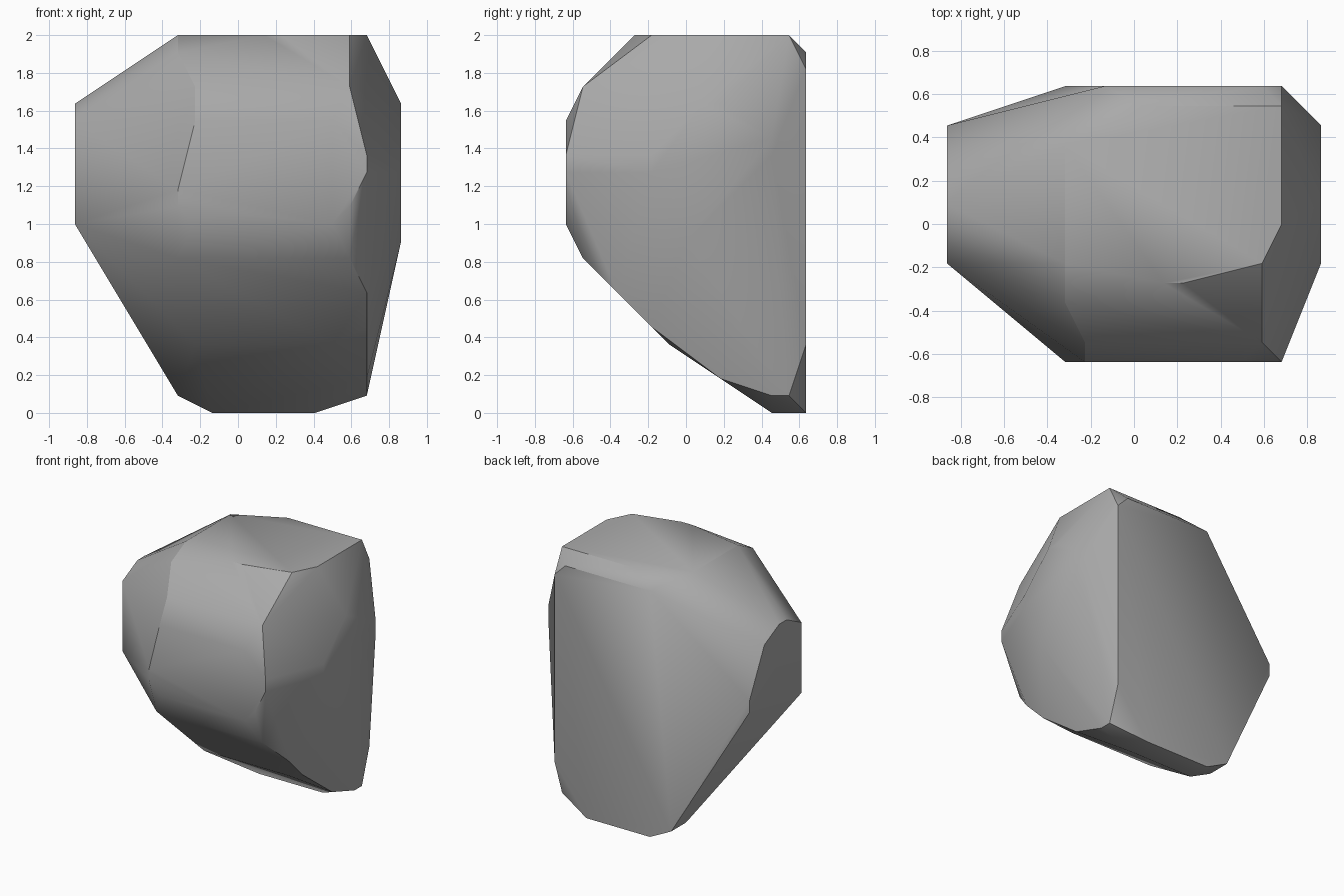
import bpy
import bmesh
import math

default_cube = bpy.data.objects.get("Cube")
if default_cube:
    bpy.data.objects.remove(default_cube, do_unlink=True)

UNIT = 1 / 11  # carving grid step


def flat_in_x(x, outline):
    """Corner points of a facet that faces sideways, outline given as (y, z)."""
    return [(x, y, z) for y, z in outline]


def flat_in_y(y, outline):
    """Corner points of a facet that faces front or back, outline given as (x, z)."""
    return [(x, y, z) for x, z in outline]


def flat_in_z(z, outline):
    """Corner points of a facet that faces up or down, outline given as (x, y)."""
    return [(x, y, z) for x, y in outline]


# Each facet of the boulder is one flat cut; the hull joins them with bevels
corners = []
# narrow side cut
corners += flat_in_x(-10, [(-2, 11), (-2, 17), (0, 18), (1, 18), (3, 17), (5, 13), (5, 12)])
# broad side cut
corners += flat_in_x(9, [(5, 16), (5, 15), (2, 18), (1, 18), (-2, 15), (-2, 14), (0, 10)])
# lower rim of the broad side
corners += flat_in_x(7, [(-4, 7), (-2, 5), (2, 2), (5, 1), (6, 1)])
# front cut and the bevel around it
corners += flat_in_y(-7, [(-3, 17), (5, 17), (7, 15), (7, 14), (6, 12),
                          (5, 11), (-3, 11), (-4, 12), (-4, 13)])
corners += flat_in_y(-6, [(-3, 19), (6, 19), (6, 9), (-4, 9)])
# back cut
corners += flat_in_y(7, [(7, 20), (6, 21), (-2, 21), (-4, 1), (7, 4)])
# top cut and its front corner
corners += flat_in_z(22, [(1, -3), (2, -3), (6, -2), (7, 0), (7, 6),
                          (0, 6), (-4, 4), (-4, -2)])
corners += flat_in_z(21, [(-4, -4)])
# base cut and the sloping underside
corners += flat_in_z(0, [(-2, 5), (4, 5), (4, 7), (-2, 7)])
corners += flat_in_z(4, [(-3, -1), (5, -1)])
corners += flat_in_z(1, [(-4, 5)])

# Wrap the corners in a hull and merge coplanar triangles
bm = bmesh.new()
for x, y, z in corners:
    bm.verts.new(((x + 0.5) * UNIT, y * UNIT, z * UNIT))
hull = bmesh.ops.convex_hull(bm, input=bm.verts)
unused = {v for v in hull["geom_interior"] + hull["geom_unused"]
          if isinstance(v, bmesh.types.BMVert)}
bmesh.ops.delete(bm, geom=list(unused), context="VERTS")
bmesh.ops.dissolve_limit(bm, angle_limit=math.radians(1),
                         verts=bm.verts, edges=bm.edges)
bmesh.ops.recalc_face_normals(bm, faces=bm.faces)

mesh = bpy.data.meshes.new("boulder")
bm.to_mesh(mesh)
bm.free()
boulder = bpy.data.objects.new("boulder", mesh)
bpy.context.collection.objects.link(boulder)

# Plain grey stone
stone = bpy.data.materials.new("grey_stone")
stone.use_nodes = True
grey = (0.4, 0.4, 0.4, 1)
stone.diffuse_color = grey
stone.node_tree.nodes["Principled BSDF"].inputs["Base Color"].default_value = grey
mesh.materials.append(stone)

# Soft shading across gentle bevels, crisp edges elsewhere
bpy.ops.object.select_all(action="DESELECT")
boulder.select_set(True)
bpy.context.view_layer.objects.active = boulder
bpy.ops.object.shade_smooth_by_angle(angle=math.radians(30))
